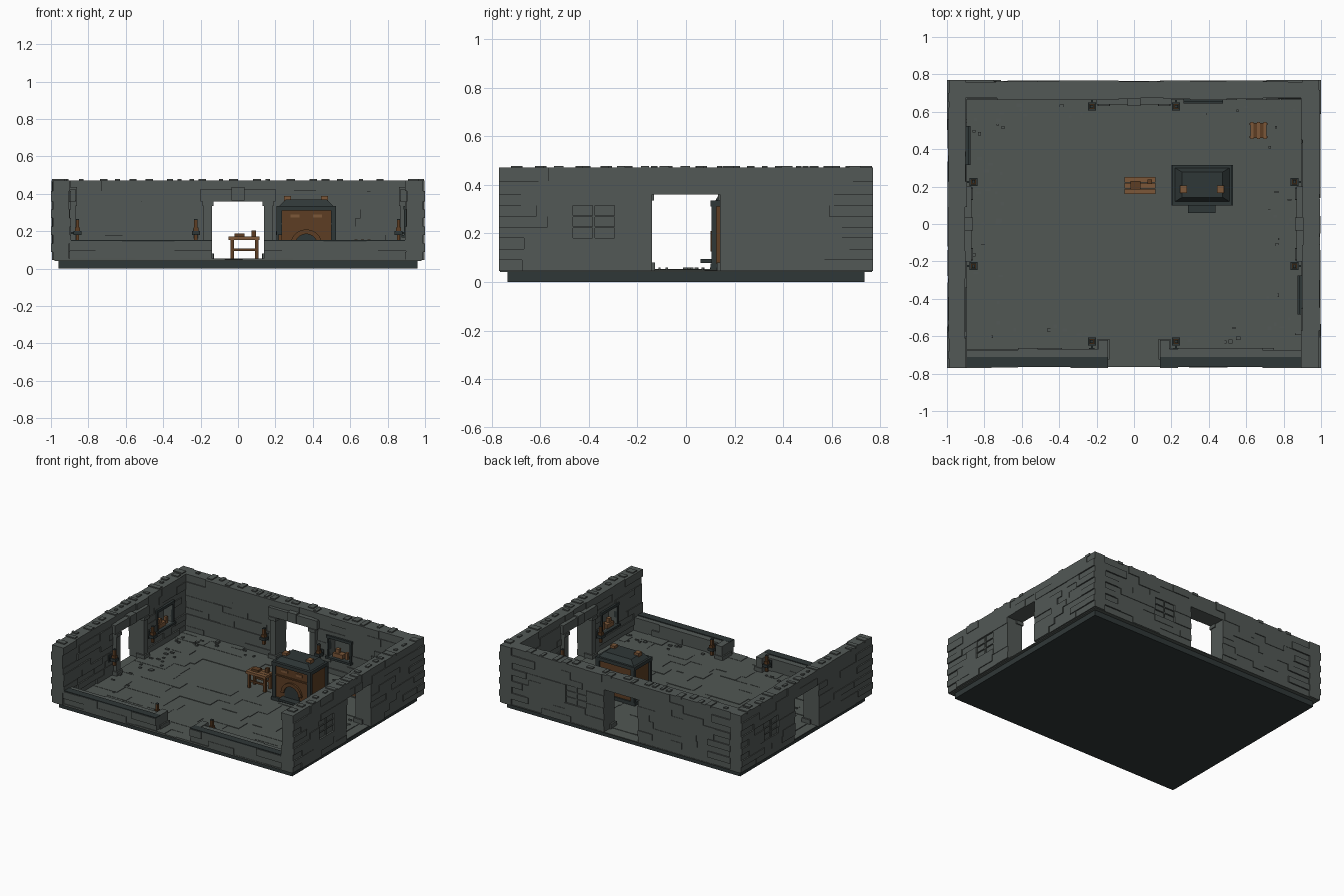
import bpy, bmesh, math, random
from mathutils import Matrix, Vector

random.seed(7)
cube = bpy.data.objects.get("Cube")
if cube:
    bpy.data.objects.remove(cube, do_unlink=True)


def material(name, rgb):
    m = bpy.data.materials.new(name)
    m.use_nodes = True
    m.diffuse_color = (*rgb, 1)
    m.node_tree.nodes["Principled BSDF"].inputs["Base Color"].default_value = (*rgb, 1)
    return m


STONE = material("grey stone", (0.085, 0.098, 0.092))
FLOOR = material("floor stone", (0.083, 0.095, 0.088))
DARK = material("dark slate", (0.028, 0.038, 0.038))
WOOD = material("brown wood", (0.11, 0.048, 0.017))
PALE = material("light wood", (0.2, 0.095, 0.04))


def finish(name, bm, mat):
    mesh = bpy.data.meshes.new(name)
    bm.to_mesh(mesh)
    bm.free()
    mesh.materials.append(mat)
    obj = bpy.data.objects.new(name, mesh)
    bpy.context.collection.objects.link(obj)
    return obj


def part(name, boxes, mat):
    """One object from boxes given as x0, x1, y0, y1, z0, z1."""
    bm = bmesh.new()
    for b in boxes:
        lo, hi = Vector(b[0::2]), Vector(b[1::2])
        size = hi - lo
        m = Matrix.Translation((lo + hi) / 2) @ Matrix.Diagonal((*map(abs, size), 1))
        bmesh.ops.create_cube(bm, size=1, matrix=m)
    return finish(name, bm, mat)


# Wall-local boxes: u along the wall, d outward from the middle, z up
def on_side(side, boxes):
    s = -1 if side in ("front", "right") else 1
    if side in ("front", "back"):
        return [(u0, u1, s * d0, s * d1, a, b) for u0, u1, d0, d1, a, b in boxes]
    return [(s * d0, s * d1, u0, u1, a, b) for u0, u1, d0, d1, a, b in boxes]


BASE, LINTEL, TOP = 0.045, 0.36, 0.47
ROW = (LINTEL - BASE) / 7
DOOR = 0.14
LEVELS = [BASE + ROW * i for i in range(8)] + [0.415, TOP]
WIN = (LEVELS[3], LEVELS[6])


def bricks(lo, hi, inner, outer, levels, holes):
    """Courses of uneven bricks, split around rectangular holes."""
    out = []
    for n, (z0, z1) in enumerate(zip(levels, levels[1:])):
        spans, start = [], lo
        for a, b, h0, h1 in sorted(holes):
            if z0 > h0 - 0.01 and z1 < h1 + 0.01:
                spans.append((start, a))
                start = b
        spans.append((start, hi))
        for a, b in spans:
            u = a
            while u < b - 0.001:
                v = u + random.uniform(0.09, 0.24)
                if b - v < 0.07:
                    v = b
                # Quoins alternate at the wall ends
                end = u == lo or v == hi
                push = 0.01 * (n % 2) if end else random.choice((0.002, 0.005, 0.008))
                dent = random.choice((-0.004, 0, 0.003, 0.006))
                out.append((u, v, inner - dent, outer - 0.01 + push, z0, z1))
                u = v
    return out


def capstones(lo, hi, inner, outer):
    """Small raised blocks along the top of a wall."""
    out, u = [], lo + 0.05
    while u < hi - 0.08:
        w = random.uniform(0.02, 0.05)
        d = random.uniform(inner + 0.005, inner + 0.05)
        out.append((u, u + w, d, random.choice((outer - 0.035, outer - 0.005)), TOP - 0.01, TOP + 0.008))
        u += w + random.uniform(0.015, 0.09)
    return out


# Foundation and flagstone floor
part("foundation", [(-0.96, 0.96, -0.735, 0.735, 0, BASE)], DARK)
part("floor_bed", [(-0.98, 0.98, -0.765, 0.765, 0.04, 0.047)], FLOOR)
tiles = []
y = -0.765
while y < 0.68:
    y1 = min(y + random.uniform(0.07, 0.12), 0.68)
    x = -0.91
    while x < 0.91:
        x1 = min(x + random.uniform(0.08, 0.2), 0.91)
        tiles.append((x, x1, y, y1, 0.042, 0.05 + random.choice((0, 0.002, 0.004))))
        x = x1
    y = y1
part("flagstones", tiles, FLOOR)

# Loose chips near the walls
chips = []
while len(chips) < 70:
    x, y = random.uniform(-0.87, 0.87), random.uniform(-0.64, 0.64)
    if (abs(x) > 0.7 or abs(y) > 0.55) and abs(x) > 0.2:
        w, d = random.uniform(0.01, 0.03), random.uniform(0.008, 0.02)
        chips.append((x, x + w, y, y + d, 0.05, 0.06))
part("floor_chips", chips, STONE)

# Tall walls: side, end points, inner face, outer face, window centre
walls = (("back", 0.9, 0.67, 0.77, 0.37),
         ("left", 0.77, 0.9, 1.0, -0.38),
         ("right", 0.77, 0.9, 1.0, 0.42))
for side, half, inner, outer, win in walls:
    w = 0.085
    holes = [(-DOOR, DOOR, BASE, LINTEL), (win - w, win + w, *WIN)]
    part(side + "_wall", on_side(side, bricks(-half, half, inner, outer, LEVELS, holes)
                                 + capstones(-half, half, inner, outer)), STONE)

    # Stone door surround with footings and lintel
    frame = [(-0.2, 0.2, inner - 0.03, inner + 0.02, LINTEL, 0.425),
             (-0.035, 0.035, inner - 0.04, inner + 0.02, LINTEL + 0.005, 0.435)]
    for s in (-1, 1):
        frame += [(s * DOOR, s * 0.185, inner - 0.03, inner + 0.02, BASE, LINTEL),
                  (s * 0.128, s * 0.195, inner - 0.04, inner + 0.03, BASE, 0.08),
                  (s * 0.132, s * 0.19, inner - 0.038, inner + 0.02, 0.335, LINTEL)]
    part(side + "_door_surround", on_side(side, frame), STONE)

    # Shuttered window with glazing bars, a sill and things on the sill
    pane = [(win - w, win + w, outer - 0.035, outer - 0.015, *WIN)]
    pane += [(win - 0.005, win + 0.005, outer - 0.02, outer - 0.008, *WIN)]
    for i in (1, 2):
        z = WIN[0] + (WIN[1] - WIN[0]) * i / 3
        pane.append((win - w, win + w, outer - 0.02, outer - 0.008, z - 0.003, z + 0.003))
    part(side + "_window_panel", on_side(side, pane), STONE)
    trim = [(win - w - 0.02, win + w + 0.02, inner - 0.025, inner + 0.06, WIN[0] - 0.015, WIN[0]),
            (win - w - 0.02, win + w + 0.02, inner - 0.015, inner + 0.02, WIN[1], WIN[1] + 0.02)]
    for s in (-1, 1):
        trim.append((win + s * w, win + s * (w + 0.015), inner - 0.012, inner + 0.02, *WIN))
    part(side + "_window_trim", on_side(side, trim), DARK)
    goods = [(win - 0.06, win + 0.02, inner + 0.0, inner + 0.045, WIN[0], WIN[0] + 0.03),
             (win - 0.045, win - 0.015, inner + 0.01, inner + 0.035, WIN[0], WIN[0] + 0.06),
             (win + 0.035, win + 0.055, inner + 0.01, inner + 0.03, WIN[0], WIN[0] + 0.05)]
    part(side + "_sill_goods", on_side(side, goods), PALE)

# Low front wall with a dark coping and gate posts
low, coping, posts = [], [], []
for a, b in ((-0.9, -DOOR), (DOOR, 0.9)):
    low += bricks(a, b, 0.67, 0.77, [BASE, 0.095, 0.147], [])
    coping.append((a, b, 0.71, 0.765, 0.145, 0.153))
for s in (-1, 1):
    posts += [(s * DOOR, s * 0.19, 0.62, 0.72, BASE, 0.152),
              (s * 0.13, s * 0.195, 0.615, 0.725, BASE, 0.08)]
part("front_low_wall", on_side("front", low), STONE)
part("front_coping", on_side("front", coping), DARK)
part("front_gate_posts", on_side("front", posts), STONE)

# Wall torches on both sides of every opening
for side, inner, z in (("front", 0.67, 0.11), ("back", 0.67, 0.19),
                       ("left", 0.9, 0.19), ("right", 0.9, 0.19)):
    iron, stick = [], []
    d = inner - 0.042
    for u in (-0.225, 0.225):
        iron += [(u - 0.022, u + 0.022, d - 0.022, d + 0.022, z - 0.01, z + 0.01),
                 (u - 0.006, u + 0.006, d, inner + 0.01, z - 0.006, z + 0.006),
                 (u - 0.015, u + 0.015, inner - 0.008, inner + 0.01, z - 0.03, z + 0.025),
                 (u - 0.009, u + 0.009, d - 0.009, d + 0.009, z + 0.07, z + 0.076)]
        stick += [(u - 0.009, u + 0.009, d - 0.009, d + 0.009, z - 0.045, z + 0.07),
                  (u - 0.014, u + 0.014, d - 0.014, d + 0.014, z + 0.01, z + 0.03)]
    part(side + "_torch_brackets", on_side(side, iron), DARK)
    part(side + "_torches", on_side(side, stick), WOOD)

# Furnace: wooden body, dark corners, hood and hearth
X0, X1, Y0, Y1 = 0.22, 0.51, 0.115, 0.305
CX = (X0 + X1) / 2
part("furnace_body", [(X0, X1, Y0, Y1, 0.05, 0.315)], WOOD)
corners = [(x - 0.014, x + 0.014, y - 0.01, y + 0.01, 0.05, 0.32) for x in (X0, X1) for y in (Y0, Y1)]
part("furnace_frame", corners + [(0.205, 0.525, 0.1, 0.315, 0.31, 0.335),
                                 (0.2, 0.53, 0.1, 0.315, 0.05, 0.075),
                                 (0.29, 0.435, 0.06, 0.12, 0.078, 0.094)], DARK)
bm = bmesh.new()
bmesh.ops.create_cube(bm, size=1, matrix=Matrix.Translation((CX, 0.21, 0.352)) @ Matrix.Diagonal((0.29, 0.18, 0.035, 1)))
for v in bm.verts:
    if v.co.z > 0.352:
        v.co.x = CX + (v.co.x - CX) * 0.75
        v.co.y = 0.21 + (v.co.y - 0.21) * 0.75
finish("furnace_hood", bm, DARK)
part("furnace_blocks", [(x - 0.018, x + 0.018, 0.165, 0.205, 0.34, 0.388) for x in (0.265, 0.463)], PALE)
part("furnace_plates", [(x - 0.025, x + 0.025, 0.108, 0.12, 0.272, 0.29) for x in (0.305, 0.425)], PALE)
part("furnace_rail", [(X0, X1, 0.107, 0.12, 0.235, 0.245)], WOOD)


def arch(name, r0, r1, y0, y1, z, mat, n=10):
    """Half ring facing the front; r0 of zero makes a filled opening."""
    bm = bmesh.new()
    for i in range(n):
        a, b = math.pi * i / n, math.pi * (i + 1) / n
        pts = [(r1, a), (r1, b), (r0, b), (r0, a)]
        if r0 == 0:
            pts = pts[:3]
        f = bm.faces.new([bm.verts.new((CX + r * math.cos(t), y0, z + r * math.sin(t))) for r, t in pts])
        ext = bmesh.ops.extrude_face_region(bm, geom=[f])["geom"]
        bmesh.ops.translate(bm, vec=(0, y1 - y0, 0), verts=[g for g in ext if isinstance(g, bmesh.types.BMVert)])
    bmesh.ops.recalc_face_normals(bm, faces=bm.faces[:])
    finish(name, bm, mat)


arch("furnace_arch", 0.06, 0.085, 0.1, 0.12, 0.125, WOOD)
arch("furnace_mouth", 0, 0.06, 0.11, 0.12, 0.125, DARK)
part("furnace_mouth_base", [(CX - 0.06, CX + 0.06, 0.11, 0.12, 0.08, 0.125)], DARK)

# Work table with a book and a mug
legs = [(x - 0.009, x + 0.009, y - 0.009, y + 0.009, 0.05, 0.155) for x in (-0.03, 0.1) for y in (0.175, 0.24)]
rails = [(-0.03, 0.1, y - 0.006, y + 0.006, 0.095, 0.108) for y in (0.175, 0.24)]
part("table_frame", legs + rails, WOOD)
part("table_top", [(-0.05, 0.115, y, y + 0.028, 0.153, 0.172) for y in (0.16, 0.191, 0.222)], PALE)
part("table_book", [(-0.02, 0.035, 0.185, 0.23, 0.172, 0.188)], WOOD)
part("table_mug", [(0.072, 0.095, 0.215, 0.238, 0.172, 0.205)], WOOD)

# Crate in the back corner
part("crate_body", [(0.63, 0.7, 0.46, 0.54, 0.05, 0.148)], WOOD)
part("crate_slats", [(x - 0.008, x + 0.008, 0.455, 0.545, 0.05, 0.156) for x in (0.63, 0.665, 0.7)], PALE)
part("crate_bands", [(0.617, 0.713, y - 0.005, y + 0.005, 0.05, 0.152) for y in (0.465, 0.535)], WOOD)
